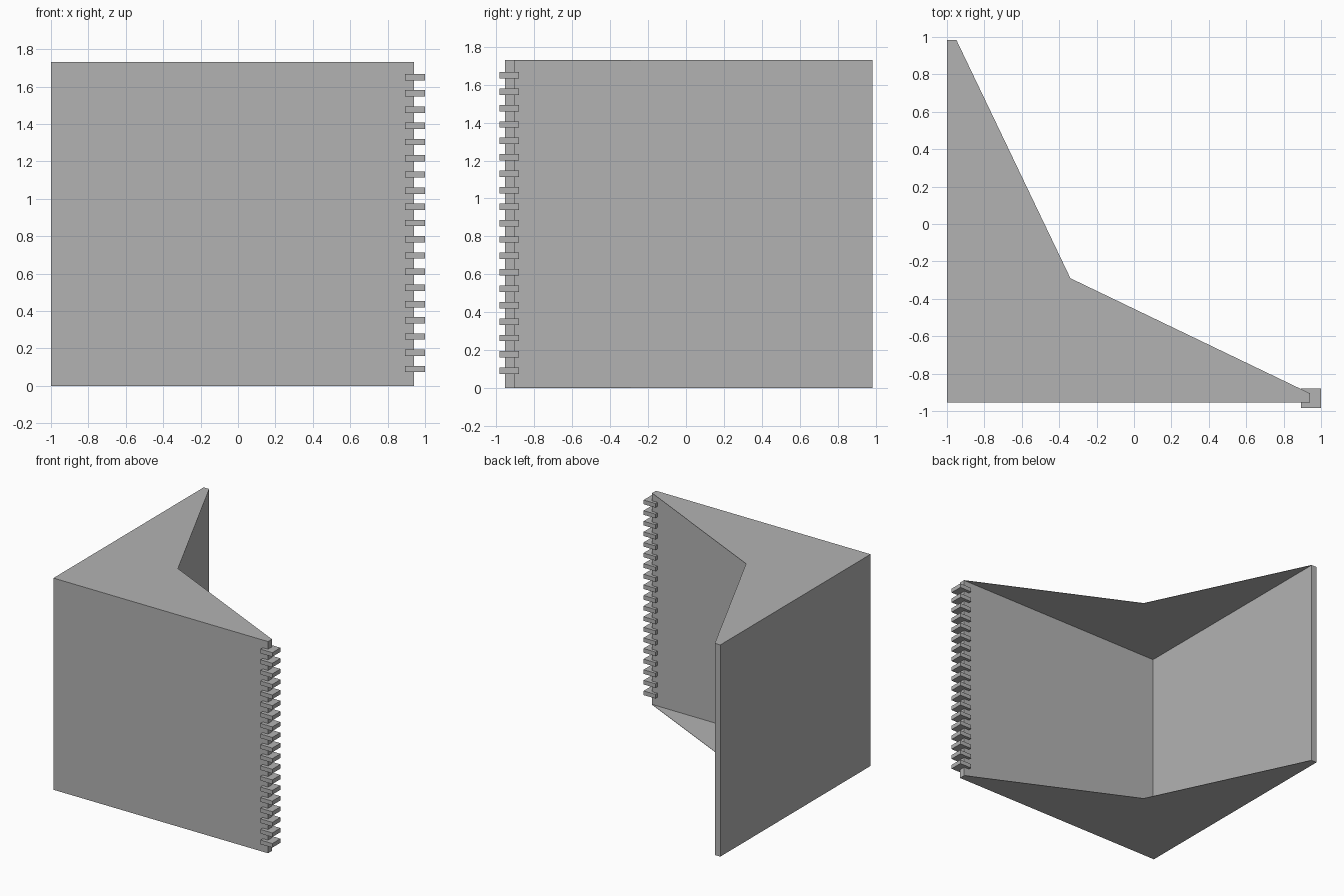
import bpy
import bmesh

default = bpy.data.objects.get("Cube")
if default:
    bpy.data.objects.remove(default, do_unlink=True)

# Single material
grey = bpy.data.materials.new("plain grey")
grey.use_nodes = True
colour = (0.45, 0.45, 0.45, 1)
grey.diffuse_color = colour
grey.node_tree.nodes["Principled BSDF"].inputs["Base Color"].default_value = colour

# Overall dimensions
HEIGHT = 1.73
LEFT, RIGHT = -1.0, 0.94
FRONT, BACK = -0.955, 0.985
WALL = 0.05
SHEET = 0.003


def prism(name, outline, z, height):
    """Extrude a flat outline upwards from z."""
    bm = bmesh.new()
    base = bm.faces.new([bm.verts.new((x, y, z)) for x, y in outline])
    top = bmesh.ops.extrude_face_region(bm, geom=[base])["geom"]
    verts = [g for g in top if isinstance(g, bmesh.types.BMVert)]
    bmesh.ops.translate(bm, verts=verts, vec=(0, 0, height))
    bmesh.ops.recalc_face_normals(bm, faces=bm.faces)
    mesh = bpy.data.meshes.new(name)
    bm.to_mesh(mesh)
    bm.free()
    mesh.materials.append(grey)
    obj = bpy.data.objects.new(name, mesh)
    bpy.context.collection.objects.link(obj)
    return obj


# Two upright panels joined at a right angle
inner_x, inner_y = LEFT + WALL, FRONT + WALL
prism("corner_panels", [(LEFT, FRONT), (RIGHT, FRONT), (RIGHT, inner_y),
                        (inner_x, inner_y), (inner_x, BACK), (LEFT, BACK)], 0, HEIGHT)

# Thin notched sheets closing the top and bottom, open at the back
web = [(inner_x, inner_y), (RIGHT, inner_y), (-0.34, -0.29), (inner_x, BACK)]
prism("bottom_sheet", web, 0, SHEET)
prism("top_sheet", web, HEIGHT - SHEET, SHEET)

# Row of square teeth along the free edge of the front panel
TEETH, TOOTH_HEIGHT = 19, 0.034
x0, x1, y0, y1 = 0.893, 1.0, -0.985, -0.88
first, last = 0.09, 1.65
for i in range(TEETH):
    z = first + (last - first) * i / (TEETH - 1)
    prism(f"edge_tooth_{i + 1}", [(x0, y0), (x1, y0), (x1, y1), (x0, y1)],
          z - TOOTH_HEIGHT / 2, TOOTH_HEIGHT)
